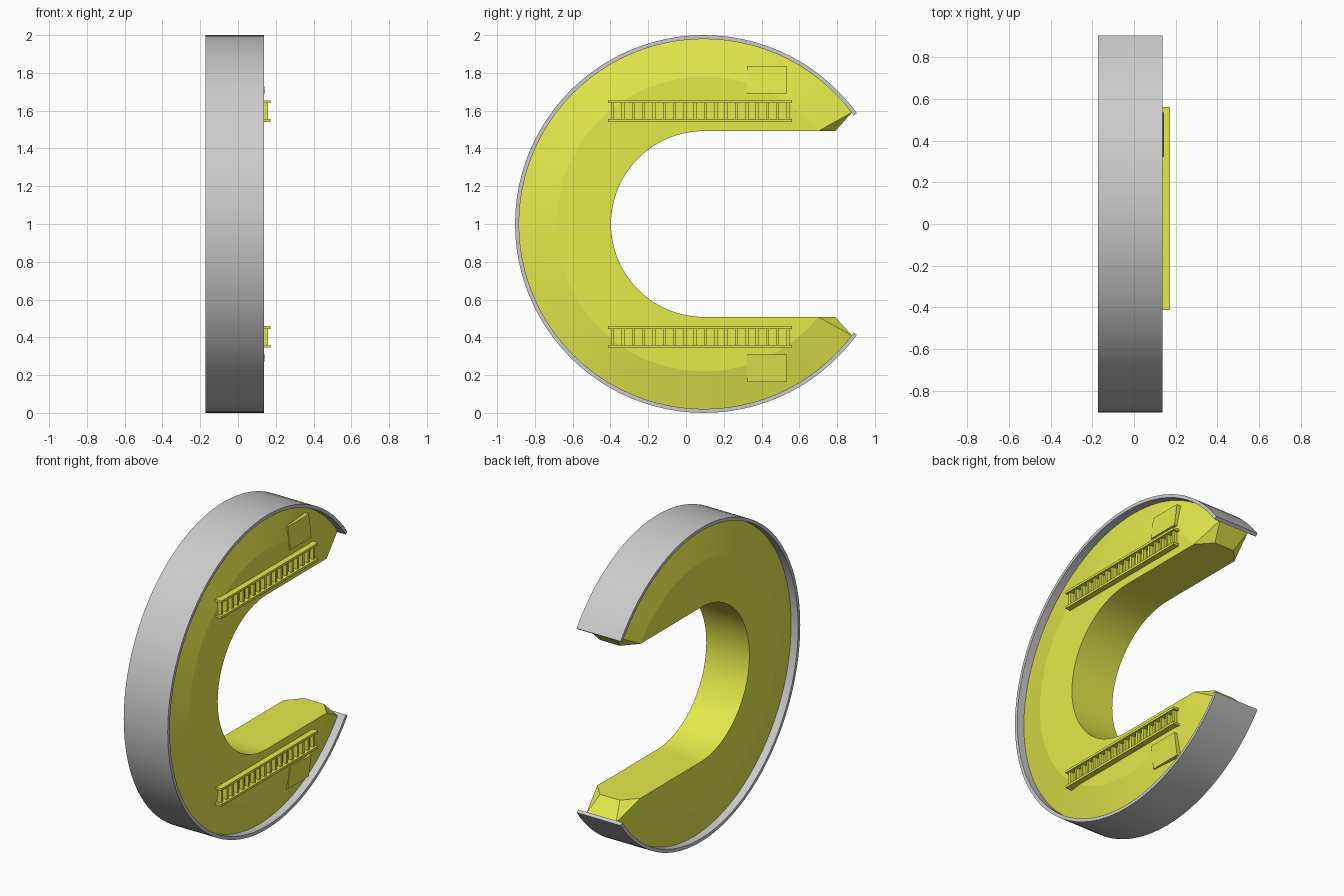
import bpy, bmesh
from math import sin, cos, tan, radians, atan2, pi

if "Cube" in bpy.data.objects:
    bpy.data.objects.remove(bpy.data.objects["Cube"])

CY, CZ = 0.095, 1.0          # ring centre
XM = -0.017                  # middle plane of the ring
R_OUT, R_BAND, R_FLAT, R_IN = 1.0, 0.979, 0.78, 0.492
HW_BAND, HW_FLAT, HW_RIM, HW_TIP = 0.155, 0.152, 0.105, 0.07

yellow = bpy.data.materials.new("yellow")
yellow.diffuse_color = (0.78, 0.82, 0.07, 1)
yellow.use_nodes = True
yellow.node_tree.nodes["Principled BSDF"].inputs["Base Color"].default_value = yellow.diffuse_color


def finish(name, bm, mat=None, smooth=None):
    bmesh.ops.remove_doubles(bm, verts=bm.verts, dist=1e-5)
    bmesh.ops.recalc_face_normals(bm, faces=bm.faces)
    me = bpy.data.meshes.new(name)
    bm.to_mesh(me)
    bm.free()
    ob = bpy.data.objects.new(name, me)
    bpy.context.collection.objects.link(ob)
    if mat:
        me.materials.append(mat)
    if smooth:
        bpy.ops.object.select_all(action='DESELECT')
        ob.select_set(True)
        bpy.context.view_layer.objects.active = ob
        bpy.ops.object.shade_smooth_by_angle(angle=radians(smooth))
    return ob


def sweep_angles(start, n_end=14, n_mid=48):
    """Angles round the C, with exact samples at 90 and 270 degrees."""
    a = [start + (pi / 2 - start) * i / n_end for i in range(n_end)]
    b = [pi / 2 + pi * i / n_mid for i in range(n_mid + 1)]
    return a + b + [2 * pi - t for t in reversed(a)]


def polar(x, r, t):
    return (XM + x, CY + r * cos(t), CZ + r * sin(t))


def inner(x, t):
    """Round slot with straight, parallel arms."""
    if cos(t) > 1e-6:
        s = 1 if sin(t) > 0 else -1
        return (XM + x, CY + R_IN / abs(tan(t)), CZ + s * R_IN)
    return polar(x, R_IN, t)


def loft(bm, sections):
    rings = [[bm.verts.new(p) for p in s] for s in sections]
    for a, b in zip(rings, rings[1:]):
        for i in range(len(a)):
            j = (i + 1) % len(a)
            bm.faces.new((a[i], a[j], b[j], b[i]))
    return rings


# outer band
bm = bmesh.new()
rings = loft(bm, [[polar(-HW_BAND, R_BAND, t), polar(-HW_BAND, R_OUT, t),
                   polar(HW_BAND, R_OUT, t), polar(HW_BAND, R_BAND, t)]
                  for t in sweep_angles(radians(35.9))])
bm.faces.new(rings[0])
bm.faces.new(rings[-1])
finish("outer_band", bm, None, 10)

# body: flat sides, sloped rim, slot
bm = bmesh.new()
t_flat = atan2(R_IN, (R_FLAT ** 2 - R_IN ** 2) ** 0.5)
mids, outs = sweep_angles(t_flat), sweep_angles(radians(37))
loft(bm, [[inner(-HW_FLAT, m), polar(-HW_FLAT, R_FLAT, m), polar(-HW_RIM, R_BAND + .002, o),
           polar(HW_RIM, R_BAND + .002, o), polar(HW_FLAT, R_FLAT, m), inner(HW_FLAT, m)]
          for m, o in zip(mids, outs)])
bmesh.ops.dissolve_degenerate(bm, dist=1e-5, edges=bm.edges)
# faceted tips of both arms
for k, s in ((0, 1), (-1, -1)):
    al, ar = (bm.verts.new(polar(x, R_FLAT, mids[k])) for x in (-HW_FLAT, HW_FLAT))
    cl, cr = (bm.verts.new(polar(x, R_BAND + .002, outs[k])) for x in (-HW_RIM, HW_RIM))
    bl, br = (bm.verts.new((XM + x, 0.79, CZ + s * R_IN)) for x in (-HW_TIP, HW_TIP))
    for f in ((al, bl, cl), (ar, cr, br), (bl, br, cr, cl), (al, ar, br, bl)):
        bm.faces.new(f)
finish("ring_body", bm, yellow, 10)


def add_box(bm, x0, x1, y0, y1, z0, z1, x1_far=None):
    """Box; x1_far tilts the outer face toward the z1 side."""
    far = x1 if x1_far is None else x1_far
    pts = [(x0, z0), (x1, z0), (far, z1), (x0, z1)]
    a, b = ([bm.verts.new((x, y, z)) for x, z in pts] for y in (y0, y1))
    bm.faces.new(a)
    bm.faces.new(b)
    for i in range(4):
        j = (i + 1) % 4
        bm.faces.new((a[i], a[j], b[j], b[i]))


# ladders and hatch plates, upper and lower
for label, s in (("upper", 1), ("lower", -1)):
    bm = bmesh.new()
    for d in (0.541, 0.640):
        add_box(bm, 0.125, 0.172, -0.412, 0.562, CZ + s * d, CZ + s * (d + 0.015))
    for i in range(18):
        y = -0.388 + i * 0.0546
        add_box(bm, 0.125, 0.160, y - 0.008, y + 0.008, CZ + s * 0.550, CZ + s * 0.646)
    finish(label + "_ladder", bm, yellow)

    bm = bmesh.new()
    add_box(bm, 0.07, 0.144, 0.322, 0.535, CZ + s * 0.692, CZ + s * 0.836, 0.125)
    finish(label + "_hatch_plate", bm, yellow)
